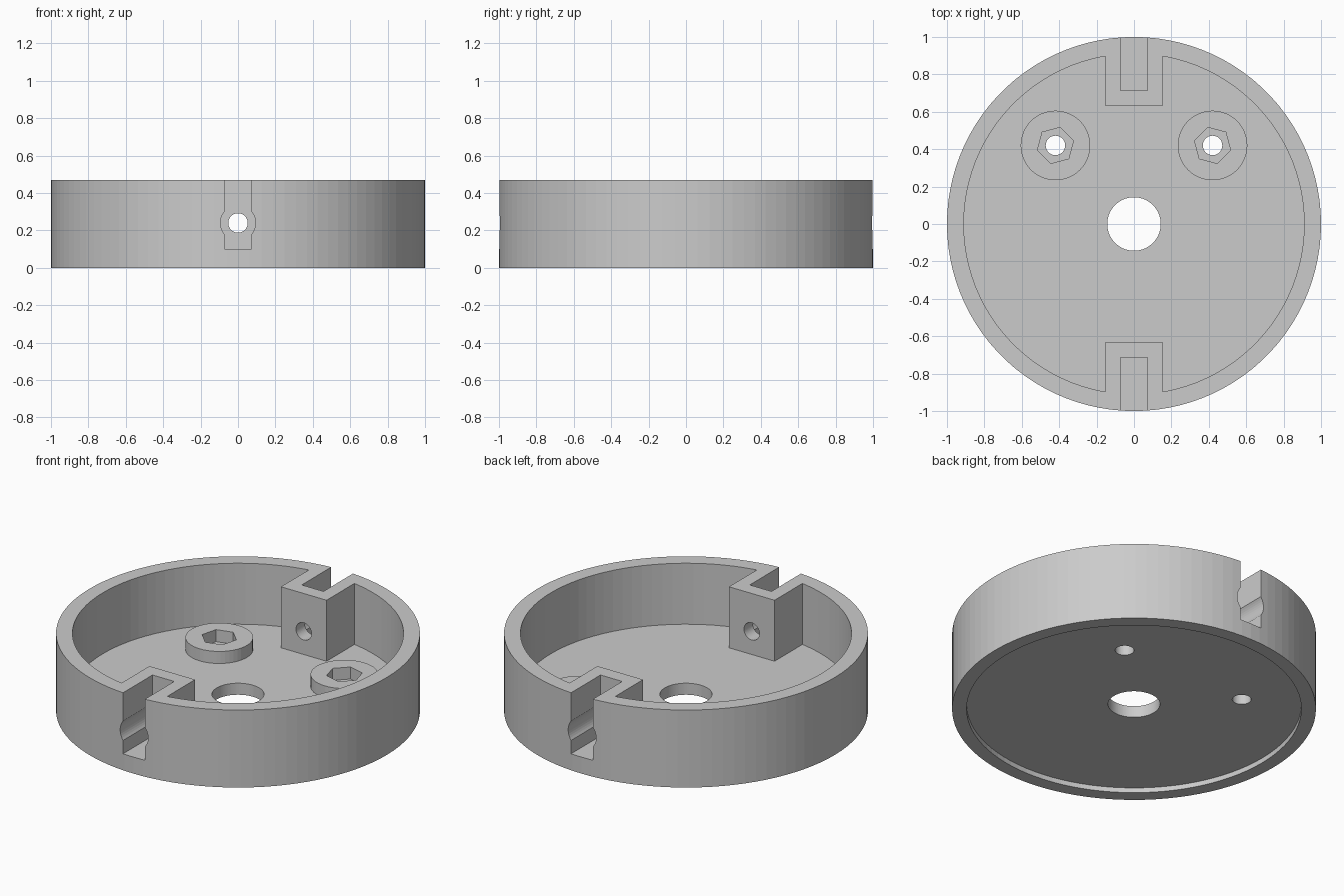
import bpy
import bmesh
from math import cos, sin, tau, pi, radians
from mathutils import Matrix, Vector

cube = bpy.data.objects.get("Cube")
if cube:
    bpy.data.objects.remove(cube, do_unlink=True)

grey = bpy.data.materials.new("plain grey")
grey.use_nodes = True
grey.diffuse_color = (0.6, 0.6, 0.6, 1)
grey.node_tree.nodes["Principled BSDF"].inputs["Base Color"].default_value = (0.6, 0.6, 0.6, 1)

HEIGHT, FLOOR, RECESS = 0.47, 0.1, 0.03
SEGMENTS = 100


def finish(name, bm):
    bmesh.ops.recalc_face_normals(bm, faces=bm.faces)
    mesh = bpy.data.meshes.new(name)
    bm.to_mesh(mesh)
    bm.free()
    mesh.materials.append(grey)
    obj = bpy.data.objects.new(name, mesh)
    bpy.context.collection.objects.link(obj)
    return obj


def lathe(name, profile):
    """Closed ring turned around z from a loop of (radius, z) points."""
    bm = bmesh.new()
    rings = [[bm.verts.new((r * cos(tau * i / SEGMENTS), r * sin(tau * i / SEGMENTS), z))
              for r, z in profile] for i in range(SEGMENTS)]
    n = len(profile)
    for i in range(SEGMENTS):
        a, b = rings[i], rings[(i + 1) % SEGMENTS]
        for j in range(n):
            k = (j + 1) % n
            bm.faces.new((a[j], b[j], b[k], a[k]))
    return finish(name, bm)


def prism(name, radius, start, end, sides=48, turn=0.0):
    """Straight prism or cylinder between two points."""
    start, end = Vector(start), Vector(end)
    axis = end - start
    spin = axis.to_track_quat('Z', 'Y').to_matrix().to_4x4()
    place = Matrix.Translation((start + end) / 2) @ spin @ Matrix.Rotation(turn, 4, 'Z')
    bm = bmesh.new()
    bmesh.ops.create_cone(bm, cap_ends=True, segments=sides, radius1=radius,
                          radius2=radius, depth=axis.length, matrix=place)
    return finish(name, bm)


def box(name, low, high):
    low, high = Vector(low), Vector(high)
    bm = bmesh.new()
    bmesh.ops.create_cube(bm, size=1, matrix=Matrix.Translation((low + high) / 2)
                          @ Matrix.Diagonal((*(high - low), 1)))
    return finish(name, bm)


def combine(tool, operation):
    """Join a tool to the housing or cut it away, then drop the tool."""
    mod = housing.modifiers.new(tool.name, 'BOOLEAN')
    mod.operation, mod.solver, mod.object = operation, 'EXACT', tool
    bpy.context.view_layer.objects.active = housing
    bpy.ops.object.modifier_apply(modifier=mod.name)
    bpy.data.objects.remove(tool, do_unlink=True)


# Round cup: rim wall, floor with centre hole, shallow recess underneath
housing = lathe("round_housing", [
    (0.143, RECESS), (0.92, RECESS), (0.92, 0), (1, 0),
    (1, HEIGHT), (0.91, HEIGHT), (0.91, FLOOR), (0.143, FLOOR)])

# Solid blocks at front and back, round bosses on the floor
for side in (-1, 1):
    y = sorted((side * 0.63, side * 0.95))
    combine(box("block", (-0.153, y[0], 0.06), (0.153, y[1], HEIGHT)), 'UNION')
    combine(prism("boss", 0.186, (side * 0.42, 0.42, 0.06), (side * 0.42, 0.42, 0.173)), 'UNION')

# Slots, screw bores and through holes in the blocks; hex pockets in the bosses
for side in (-1, 1):
    y = sorted((side * 0.715, side * 1.1))
    combine(box("slot", (-0.073, y[0], FLOOR), (0.073, y[1], 0.6)), 'DIFFERENCE')
    combine(prism("bore", 0.094, (0, side * 0.715, 0.24), (0, side * 1.1, 0.24)), 'DIFFERENCE')
    combine(prism("screw_hole", 0.052, (0, side * 0.5, 0.24), (0, side * 0.8, 0.24)), 'DIFFERENCE')
    x = side * 0.42
    combine(prism("hex_pocket", 0.1, (x, 0.42, FLOOR), (x, 0.42, 0.3), 6, side * radians(15)),
            'DIFFERENCE')
    combine(prism("bolt_hole", 0.052, (x, 0.42, -0.1), (x, 0.42, 0.2)), 'DIFFERENCE')
